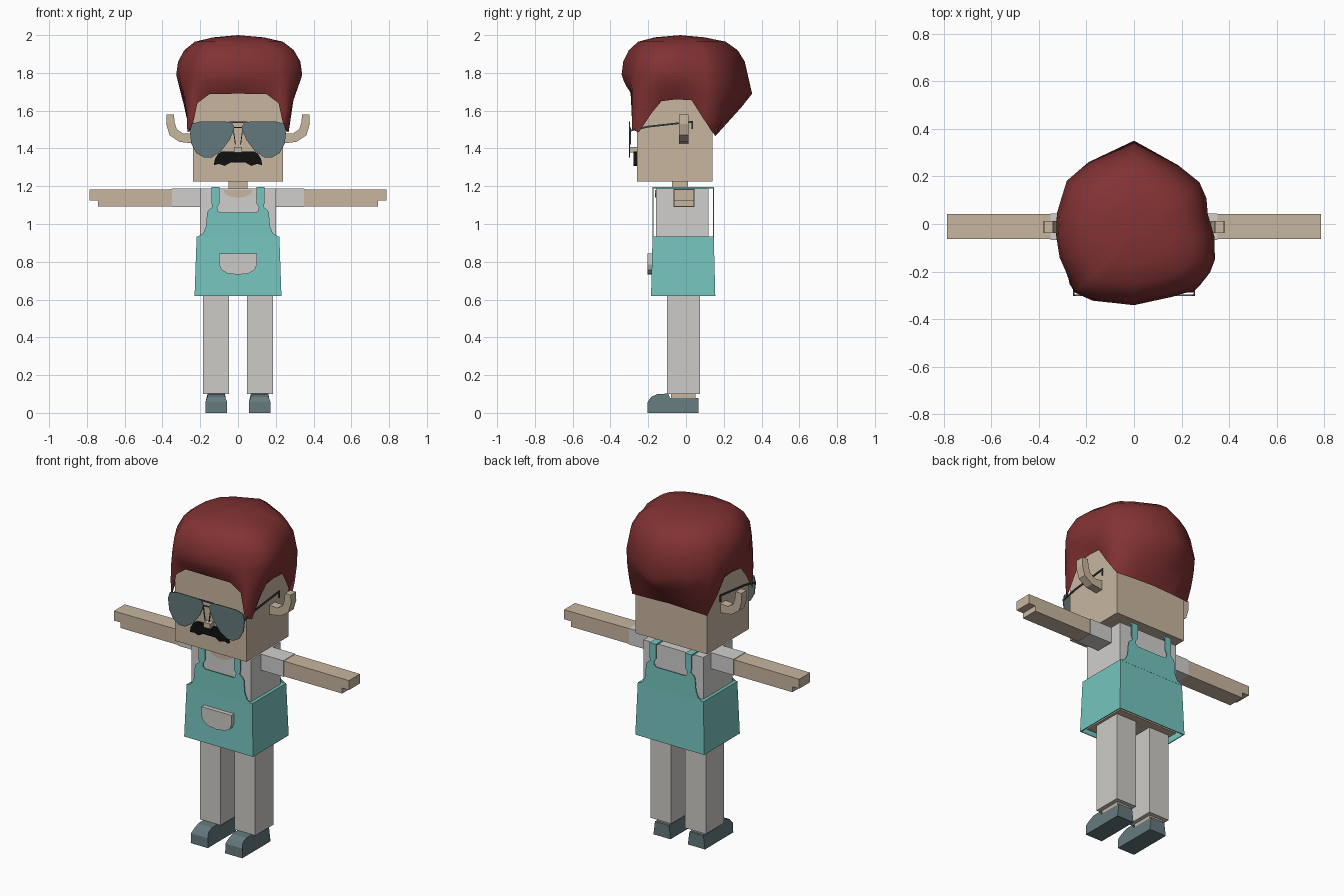
import bpy, bmesh, math
from mathutils import Vector

if "Cube" in bpy.data.objects:
    bpy.data.objects.remove(bpy.data.objects["Cube"], do_unlink=True)


def material(name, *rgb):
    m = bpy.data.materials.new(name)
    m.use_nodes = True
    col = [(c / 255 / 12.92) if c < 10 else ((c / 255 + 0.055) / 1.055) ** 2.4 for c in rgb] + [1]
    m.diffuse_color = col
    m.node_tree.nodes["Principled BSDF"].inputs["Base Color"].default_value = col
    return m


skin = material("skin", 200, 182, 160)
shirt = material("shirt white", 208, 207, 206)
cloth = material("trouser white", 205, 203, 199)
teal = material("apron teal", 118, 197, 191)
red = material("hair red", 130, 50, 51)
slate = material("slate", 100, 121, 125)
black = material("moustache black", 16, 16, 16)
metal = material("frame dark", 62, 72, 76)


def finish(name, bm, mat):
    bmesh.ops.recalc_face_normals(bm, faces=bm.faces)
    me = bpy.data.meshes.new(name)
    bm.to_mesh(me)
    bm.free()
    me.materials.append(mat)
    ob = bpy.data.objects.new(name, me)
    bpy.context.collection.objects.link(ob)
    return ob


def prism(name, pts, axis, lo, hi, mat, taper=None):
    """Extrude a flat outline along x, y or z; taper edits each vertex."""
    bm = bmesh.new()

    def place(p, d):
        return {"x": (d, *p), "y": (p[0], d, p[1]), "z": (*p, d)}[axis]
    a = [bm.verts.new(place(p, lo)) for p in pts]
    b = [bm.verts.new(place(p, hi)) for p in pts]
    bm.faces.new(a)
    bm.faces.new(b[::-1])
    for i in range(len(a)):
        j = (i + 1) % len(a)
        bm.faces.new((a[i], b[i], b[j], a[j]))
    if taper:
        for v in bm.verts:
            taper(v.co)
    return finish(name, bm, mat)


def box(name, x, y, z, mat):
    return prism(name, [(x[0], y[0]), (x[1], y[0]), (x[1], y[1]), (x[0], y[1])], "z", *z, mat)


def flip(pts, s):
    return [(s * p[0], p[1]) for p in pts]


# Head, neck, torso
box("head", (-.238, .238), (-.26, .14), (1.224, 1.75), skin)
box("neck", (-.05, .05), (-.075, .01), (1.17, 1.23), skin)
box("torso", (-.2, .2), (-.16, .12), (.65, 1.187), shirt)
box("hips", (-.2, .2), (-.16, .12), (.635, .65), skin)
neckline = [(.078 * math.cos(a), 1.18 + .04 * math.sin(a))
            for a in [-math.pi * i / 8 for i in range(9)]]
prism("neckline", neckline, "y", -.164, -.158, skin)

# Apron skirt: tapered shell, open below
def skirt_flare(co):
    if co.z < .8:
        co.x *= 1.05
        co.y += -.008 if co.y < 0 else .008

skirt = box("apron_skirt", (-.219, .219), (-.177, .147), (.62, .935), teal)
for v in skirt.data.vertices:
    skirt_flare(v.co)
bm = bmesh.new()
bm.from_mesh(skirt.data)
bm.faces.ensure_lookup_table()
bottom = min(bm.faces, key=lambda f: f.calc_center_median().z)
bmesh.ops.delete(bm, geom=[bottom], context="FACES_ONLY")
bm.to_mesh(skirt.data)
bm.free()
shell = skirt.modifiers.new("thickness", "SOLIDIFY")
shell.thickness = .008

# Apron bibs and straps, front and back
half_bib = [(.219, .93), (.185, .95), (.17, .985), (.163, 1.06), (.155, 1.075), (.135, 1.09),
            (.14, 1.11), (.14, 1.197), (.097, 1.197), (.097, 1.11), (.11, 1.09), (.108, 1.07), (.095, 1.06)]
bib = half_bib + flip(half_bib[::-1], -1)
prism("apron_bib_front", bib, "y", -.178, -.173, teal)
prism("apron_bib_back", bib, "y", .143, .148, teal)
pocket = [(-.1, .843), (.1, .843), (.1, .785), (.088, .757), (.055, .738),
          (0, .732), (-.055, .738), (-.088, .757), (-.1, .785)]
prism("apron_pocket", pocket, "y", -.205, -.175, cloth)

# Paired parts
arm = [(.35, 1.092), (.74, 1.092), (.74, 1.125), (.785, 1.125), (.785, 1.182), (.35, 1.184)]
ear = [(.23, 1.425), (.31, 1.435), (.362, 1.47), (.38, 1.53), (.378, 1.58), (.34, 1.58),
       (.335, 1.535), (.323, 1.5), (.29, 1.478), (.23, 1.482)]
lens = [(.02, 1.515), (.032, 1.535), (.07, 1.543), (.2, 1.543), (.245, 1.53), (.255, 1.49), (.247, 1.425),
        (.22, 1.375), (.18, 1.352), (.14, 1.352), (.09, 1.385), (.045, 1.445), (.025, 1.49)]
temple = [(-.302, 1.498), (-.2, 1.52), (.036, 1.546), (.036, 1.503), (.028, 1.503),
          (.028, 1.536), (-.2, 1.511), (-.302, 1.488)]
shoe = [(-.205, 0), (.065, 0), (.065, .08), (-.085, .08), (-.095, .102), (-.15, .1),
        (-.185, .085), (-.203, .058)]

for s, side in ((1, "left"), (-1, "right")):
    def span(a, b):
        return tuple(sorted((s * a, s * b)))

    def narrow_top(co):
        if co.z > .07:
            co.x = s * .115 + (co.x - s * .115) * .82

    box(side + "_strap", span(.097, .14), (-.175, .145), (1.189, 1.197), teal)
    box(side + "_sleeve", span(.195, .35), (-.067, .045), (1.09, 1.187), shirt)
    prism(side + "_arm", flip(arm, s), "y", -.063, .042, skin)
    prism(side + "_ear", flip(ear, s), "y", -.038, .013, skin)
    box(side + "_leg", span(.047, .185), (-.1, .075), (.1, .66), cloth)
    box(side + "_ankle", span(.07, .16), (-.08, .05), (.07, .102), skin)
    prism(side + "_shoe", shoe, "x", *span(.058, .172), slate, narrow_top)
    prism(side + "_lens", flip(lens, s), "y", -.303, -.297, slate)
    prism(side + "_temple", temple, "x", *span(.25, .256), metal)
    prism(side + "_nose_pad", flip([(.024, 1.51), (.028, 1.51), (.016, 1.42), (.011, 1.42)], s),
          "y", -.297, -.292, metal)

# Glasses bridge, nose, moustache
box("bridge_top", (-.05, .05), (-.302, -.297), (1.535, 1.543), metal)
box("bridge_low", (-.026, .026), (-.302, -.297), (1.508, 1.514), metal)
box("nose", (-.022, .022), (-.297, -.255), (1.378, 1.408), skin)
half_tache = [(.085, 1.384), (.105, 1.372), (.122, 1.345), (.128, 1.312), (.1, 1.318), (.07, 1.308),
              (.04, 1.325)]
prism("moustache", half_tache + flip(half_tache[::-1], -1), "y", -.277, -.255, black)

# Hair: lofted from the hairline out to the widest outline, then over the crown
half_line = [(.15, -.285, 1.688), (.215, -.28, 1.64), (.245, -.285, 1.5), (.268, -.25, 1.485),
             (.272, -.18, 1.59), (.275, -.13, 1.65), (.275, -.05, 1.66), (.275, .03, 1.655),
             (.268, .09, 1.56), (.25, .155, 1.465), (.13, .16, 1.47)]
hairline = ([(0, -.29, 1.69)] + half_line + [(0, .16, 1.475)]
            + [(-x, y, z) for x, y, z in half_line[::-1]])
outline = [(-.02, -.345), (.15, -.31), (.26, -.27), (.34, -.18), (.34, -.06), (.31, .04), (.3, .155),
           (.1, .315), (0, .35), (-.13, .29), (-.27, .22), (-.32, .06), (-.335, 0), (-.31, -.155),
           (-.22, -.315)]
centre = Vector((0, -.05))


def widest(x, y):
    """Point where a ray from the centre meets the outline."""
    d = Vector((x, y)) - centre
    for i in range(len(outline)):
        a = Vector(outline[i]) - centre
        e = Vector(outline[(i + 1) % len(outline)]) - centre - a
        k = d.cross(e)
        if abs(k) > 1e-9:
            t, u = a.cross(e) / k, a.cross(d) / k
            if t > 0 and -1e-6 <= u <= 1 + 1e-6:
                return centre + d * t
    return centre + d


bm = bmesh.new()
columns = []
for x, y, z in hairline:
    w = widest(x, y)
    back = max(0, w.y / .35)
    low, wide = Vector((x, y, z)), Vector((w.x, w.y, 1.79 - .1 * back))
    col = [low]
    for t in (.33, .67):
        p = low.lerp(wide, t)
        p.xy = centre + (p.xy - centre) * 1.02
        col.append(p)
    col.append(wide)
    for h, k in ((1.86, .97), (1.92, .87), (1.965, .7), (1.988, .4)):
        q = centre + (w - centre) * k * (1 - .07 * back)
        col.append(Vector((q.x, q.y, h)))
    columns.append([bm.verts.new(p) for p in col])
crown = bm.verts.new((0, -.03, 2))
for i, a in enumerate(columns):
    b = columns[(i + 1) % len(columns)]
    for j in range(len(a) - 1):
        bm.faces.new((a[j], b[j], b[j + 1], a[j + 1]))
    bm.faces.new((a[-1], b[-1], crown))
hair = finish("hair", bm, red)
for p in hair.data.polygons:
    p.use_smooth = True
